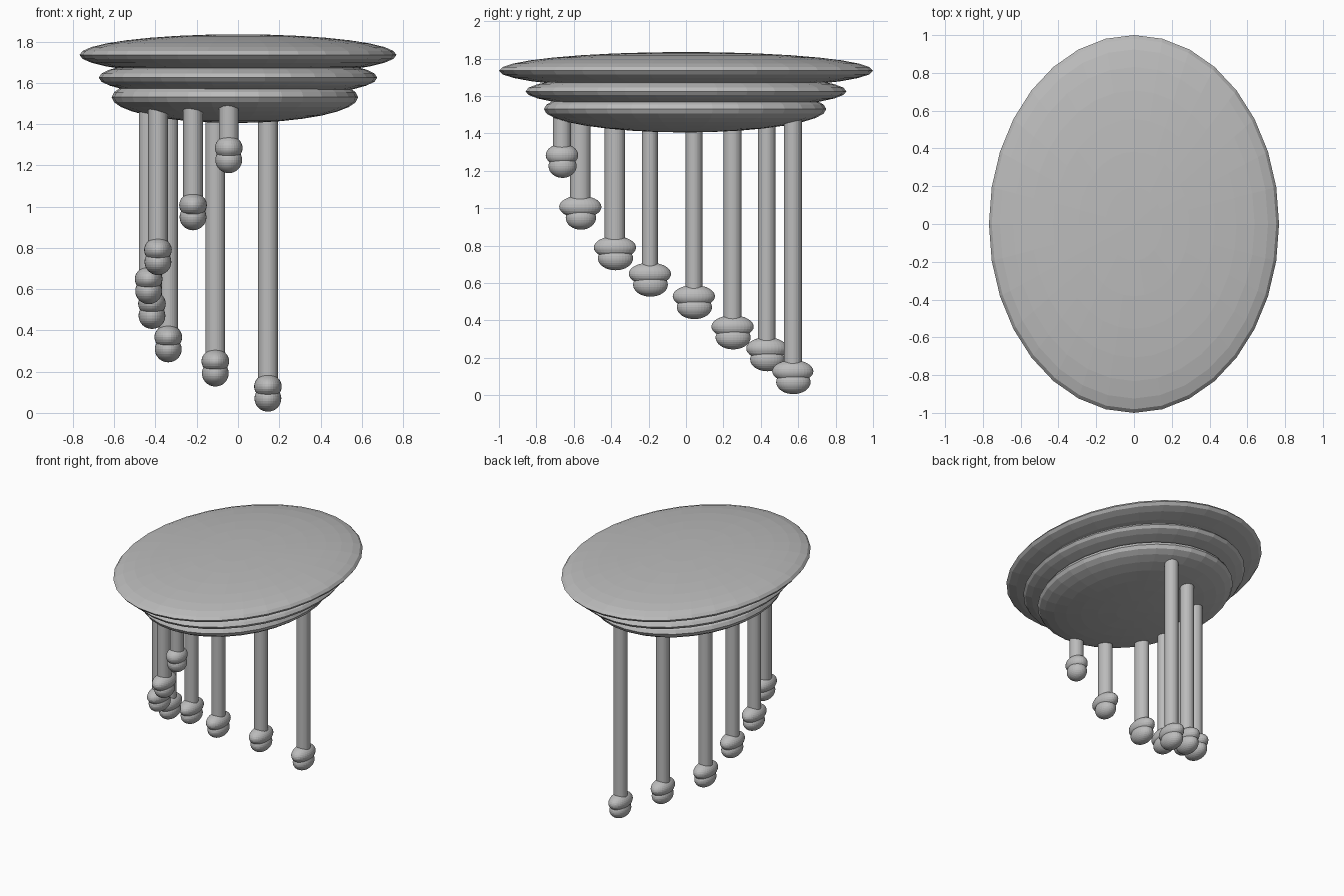
import bpy

cube = bpy.data.objects.get("Cube")
if cube:
    bpy.data.objects.remove(cube, do_unlink=True)

gray = bpy.data.materials.new("plain gray")
gray.use_nodes = True
color = (0.5, 0.5, 0.5, 1)
gray.diffuse_color = color
gray.node_tree.nodes["Principled BSDF"].inputs["Base Color"].default_value = color


def finish(name):
    ob = bpy.context.object
    ob.name = name
    ob.data.materials.append(gray)
    return ob


def ellipsoid(name, center, radii):
    bpy.ops.mesh.primitive_uv_sphere_add(segments=32, ring_count=16, radius=1, location=center)
    ob = finish(name)
    ob.scale = radii
    return ob


def post(name, x, y, bottom, top, rx, ry):
    bpy.ops.mesh.primitive_cylinder_add(vertices=32, radius=1, depth=top - bottom,
                                        location=(x, y, (top + bottom) / 2))
    finish(name).scale = (rx, ry, 1)


# Stacked oval top
ellipsoid("top_disc", (0, 0, 1.735), (0.768, 1.0, 0.1))
ellipsoid("middle_disc", (0, 0, 1.625), (0.675, 0.858, 0.1))
ellipsoid("lower_disc", (-0.015, -0.005, 1.53), (0.597, 0.755, 0.125))

# Legs: x, y, foot bottom, post y radius, upper and lower foot y radius
legs = [
    (-0.045, -0.663, 1.162, 0.048, 0.087, 0.075),
    (-0.218, -0.565, 0.885, 0.055, 0.113, 0.081),
    (-0.388, -0.380, 0.668, 0.055, 0.113, 0.094),
    (-0.433, -0.193, 0.527, 0.043, 0.113, 0.093),
    (-0.417, 0.042, 0.407, 0.045, 0.113, 0.094),
    (-0.338, 0.249, 0.245, 0.049, 0.113, 0.094),
    (-0.110, 0.432, 0.128, 0.047, 0.110, 0.092),
    (0.145, 0.571, 0.006, 0.048, 0.110, 0.092),
]
for i, (x, y, z, post_r, upper_r, lower_r) in enumerate(legs, 1):
    post(f"leg_{i}", x, y, z + 0.1, 1.53, 0.048, post_r)
    ellipsoid(f"foot_upper_{i}", (x, y, z + 0.122), (0.067, upper_r, 0.06))
    ellipsoid(f"foot_lower_{i}", (x, y + 0.003, z + 0.064), (0.065, lower_r, 0.064))
